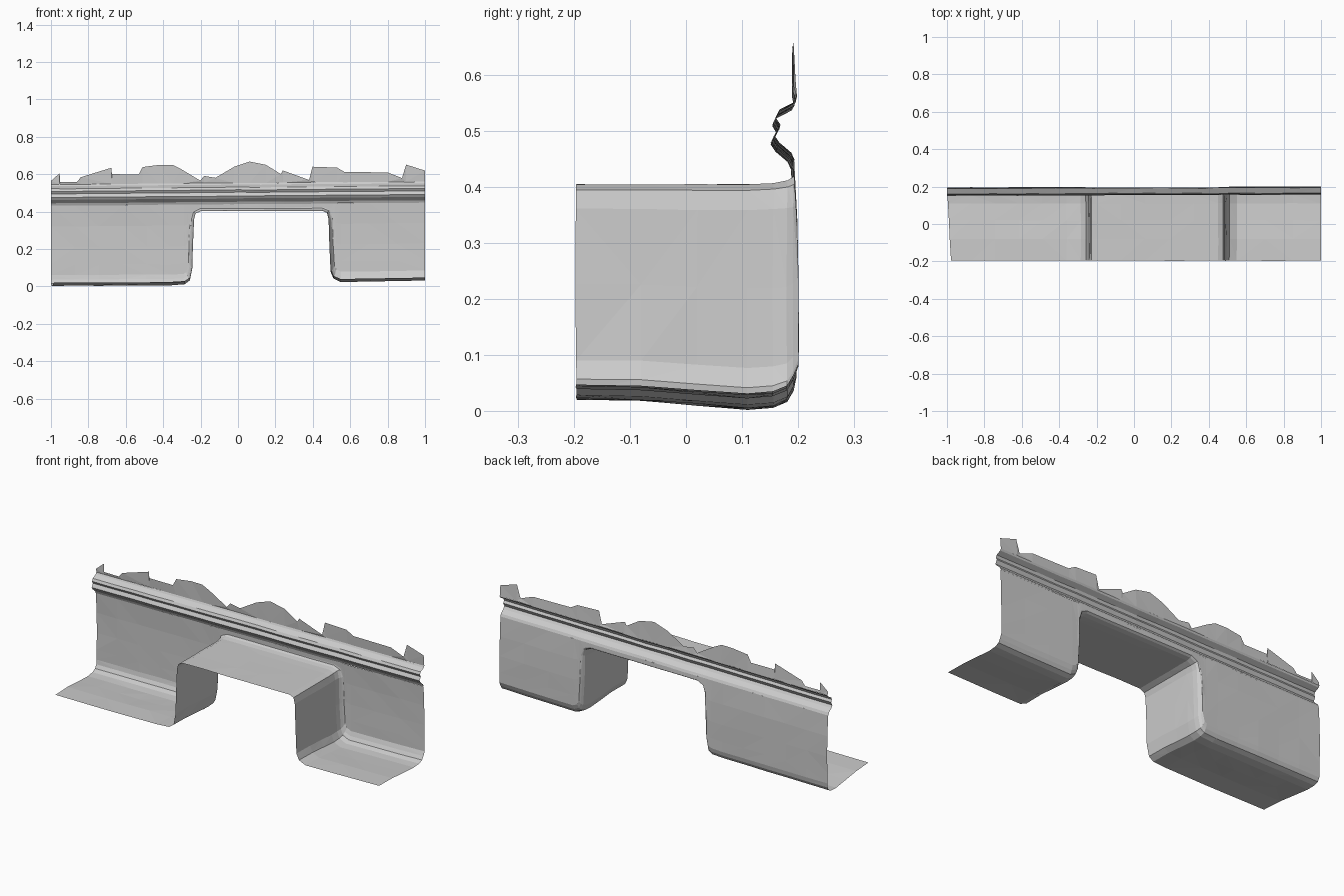
import bpy, bmesh
from mathutils import Vector, noise

if "Cube" in bpy.data.objects:
    bpy.data.objects.remove(bpy.data.objects["Cube"])


def crumple(p):
    # position-based noise keeps neighbouring parts joined at their seams
    return p + noise.noise_vector(p * 9) * 0.0025


def make_sheet(name, rows):
    """Skin a grid of points into a thin faceted sheet."""
    bm = bmesh.new()
    grid = [[bm.verts.new(crumple(Vector(p))) for p in row] for row in rows]
    for a, b in zip(grid, grid[1:]):
        for i in range(len(a) - 1):
            bm.faces.new((a[i], a[i + 1], b[i + 1], b[i]))
    bmesh.ops.remove_doubles(bm, verts=bm.verts, dist=0.0004)
    bmesh.ops.triangulate(bm, faces=bm.faces)
    for v in bm.verts:
        v.co.x = max(-1, min(1, v.co.x))
        v.co.z = max(0, v.co.z)
    mesh = bpy.data.meshes.new(name)
    bm.to_mesh(mesh)
    bm.free()
    ob = bpy.data.objects.new(name, mesh)
    bpy.context.collection.objects.link(ob)
    return ob


def refine(pts, step):
    out = [Vector(pts[0])]
    for a, b in zip(pts, pts[1:]):
        a, b = Vector(a), Vector(b)
        n = max(1, round((b - a).length / step))
        out += [a.lerp(b, k / n) for k in range(1, n + 1)]
    return out


def wall_y(x, z):
    return 0.198 + 0.003 * x - 0.06 * max(0, z - 0.3)


# stepped outline: left floor, riser, raised platform, drop, right floor
outline = refine([(-1, 0.006), (-0.36, 0.009), (-0.285, 0.014), (-0.258, 0.034),
                  (-0.245, 0.1), (-0.236, 0.36), (-0.228, 0.39), (-0.2, 0.403),
                  (0.45, 0.405), (0.476, 0.395), (0.484, 0.36), (0.495, 0.08),
                  (0.51, 0.045), (0.55, 0.026), (1, 0.034)], 0.13)
normals = []
for i in range(len(outline)):
    t = outline[min(i + 1, len(outline) - 1)] - outline[max(i - 1, 0)]
    normals.append(Vector((-t.y, t.x)).normalized())

# depth stations: y, inward offset of the outline, floor height change
stations = [(-0.196, 0, 0.014), (-0.08, 0, 0.013), (0.02, 0, 0.004),
            (0.11, 0, -0.003), (0.155, 0.001, 0.0), (0.18, 0.006, 0.006),
            (0.191, 0.013, 0.018), (None, 0.02, 0.035)]
rows = []
for y, d, dz in stations:
    row, last_x = [], -9
    for p, n in zip(outline, normals):
        low = max(0, 1 - p.y / 0.4)
        x = max(last_x, p.x + n.x * d)
        last_x = x
        z = p.y + n.y * d + dz * low
        yy = wall_y(x, z) if y is None else min(y, wall_y(x, z))
        if p.x == -1 and y is not None:      # slightly skewed left edge
            x += 0.022 * (0.19 - y) / 0.39
        row.append((x, yy, z))
    rows.append(row)
make_sheet("stepped_floor", rows)

# back wall from the floor fillet to the moulding
wall = []
for t in (0, 0.15, 0.4, 0.7, 1):
    row = []
    for x, y, z in rows[-1]:
        zz = z + (0.44 + 0.008 * x - z) * t
        row.append((x, wall_y(x, zz), zz))
    wall.append(row)
make_sheet("back_wall", wall)

# horizontal moulding swept along x
profile = [(0.19, 0.44), (0.184, 0.453), (0.163, 0.471), (0.154, 0.484),
           (0.165, 0.503), (0.157, 0.516), (0.164, 0.53), (0.19, 0.544),
           (0.195, 0.553)]
xs = [-1 + 2 * k / 16 for k in range(17)]
make_sheet("moulding", [[(x, y + 0.003 * x, z + 0.008 * x) for x in xs]
                        for y, z in profile])

# ragged strip of wall above the moulding
ragged = [(-1, 0.565), (-0.952, 0.605), (-0.95, 0.56), (-0.86, 0.56),
          (-0.84, 0.585), (-0.677, 0.635), (-0.675, 0.6), (-0.53, 0.6),
          (-0.51, 0.64), (-0.42, 0.65), (-0.35, 0.65), (-0.3, 0.625),
          (-0.2, 0.565), (-0.18, 0.59), (-0.12, 0.58), (-0.02, 0.64),
          (0.06, 0.667), (0.15, 0.65), (0.23, 0.6), (0.24, 0.62),
          (0.38, 0.568), (0.397, 0.64), (0.53, 0.635), (0.57, 0.612),
          (0.8, 0.61), (0.878, 0.58), (0.898, 0.652), (1, 0.62)]
make_sheet("ragged_top", [
    [(x, 0.195 + 0.003 * x, 0.553 + 0.008 * x) for x, z in ragged],
    [(x, 0.191 + 0.002 * x, z) for x, z in ragged]])
